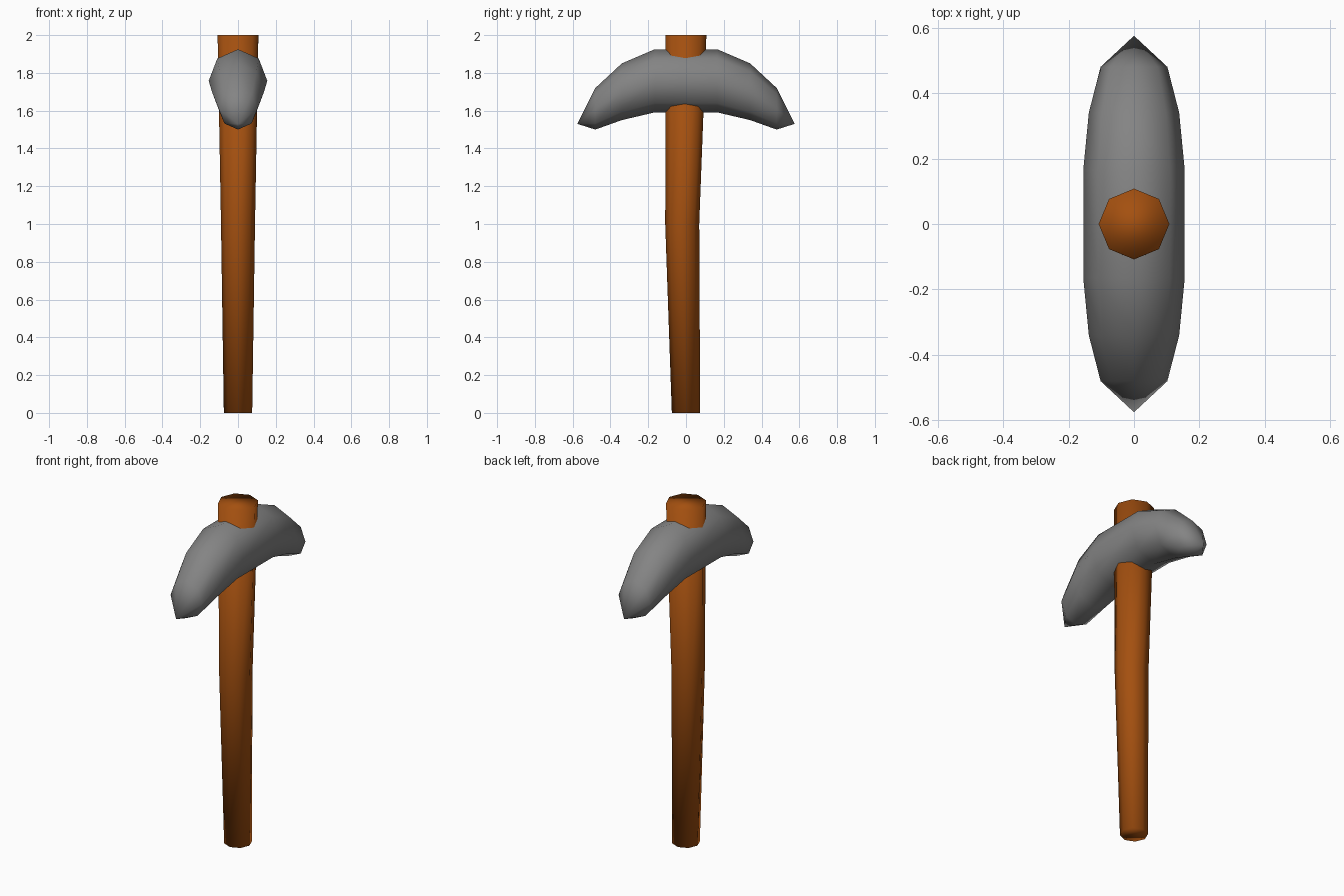
import bpy, bmesh
from math import sin, cos, tau

cube = bpy.data.objects.get("Cube")
if cube:
    bpy.data.objects.remove(cube)

SIDES = 8


def material(name, color):
    m = bpy.data.materials.new(name)
    m.use_nodes = True
    m.diffuse_color = (*color, 1)
    m.node_tree.nodes["Principled BSDF"].inputs["Base Color"].default_value = (*color, 1)
    return m


def loft(name, rings, mat, tips=None):
    """Skin a list of vertex rings; close the ends with caps or pointed tips."""
    bm = bmesh.new()
    loops = [[bm.verts.new(p) for p in ring] for ring in rings]
    for a, b in zip(loops, loops[1:]):
        for i in range(SIDES):
            j = (i + 1) % SIDES
            bm.faces.new((a[i], a[j], b[j], b[i]))
    ends = (loops[0], loops[-1])
    if tips:
        for loop, tip in zip(ends, tips):
            apex = bm.verts.new(tip)
            for i in range(SIDES):
                bm.faces.new((loop[i], loop[(i + 1) % SIDES], apex))
    else:
        for loop in ends:
            bm.faces.new(loop)
    bmesh.ops.recalc_face_normals(bm, faces=bm.faces)
    for f in bm.faces:
        f.smooth = True
    mesh = bpy.data.meshes.new(name)
    bm.to_mesh(mesh)
    bm.free()
    mesh.materials.append(mat)
    obj = bpy.data.objects.new(name, mesh)
    bpy.context.collection.objects.link(obj)
    return obj


angles = [tau * i / SIDES for i in range(SIDES)]
wood = material("brown wood", (0.37, 0.08, 0.005))
stone = material("grey metal", (0.23, 0.23, 0.23))

# Handle: slightly bowed octagonal shaft, as height, y offset, radius
shaft = [(0, 0, 0.075), (1, -0.02, 0.09), (2, 0, 0.108)]
loft("handle",
     [[(r * cos(a), y + r * sin(a), z) for a in angles] for z, y, r in shaft],
     wood)

# Head: arched octagonal sections, mirrored front to back, as y, centre z, half width, half height
half = [(0.165, 1.758, 0.155, 0.167), (0.34, 1.70, 0.138, 0.15), (0.48, 1.61, 0.102, 0.11)]
stations = [(-y, z, w, h) for y, z, w, h in reversed(half)] + half
loft("pick_head",
     [[(w * cos(a), y, z + h * sin(a)) for a in angles] for y, z, w, h in stations],
     stone, tips=((0, -0.575, 1.53), (0, 0.575, 1.53)))
